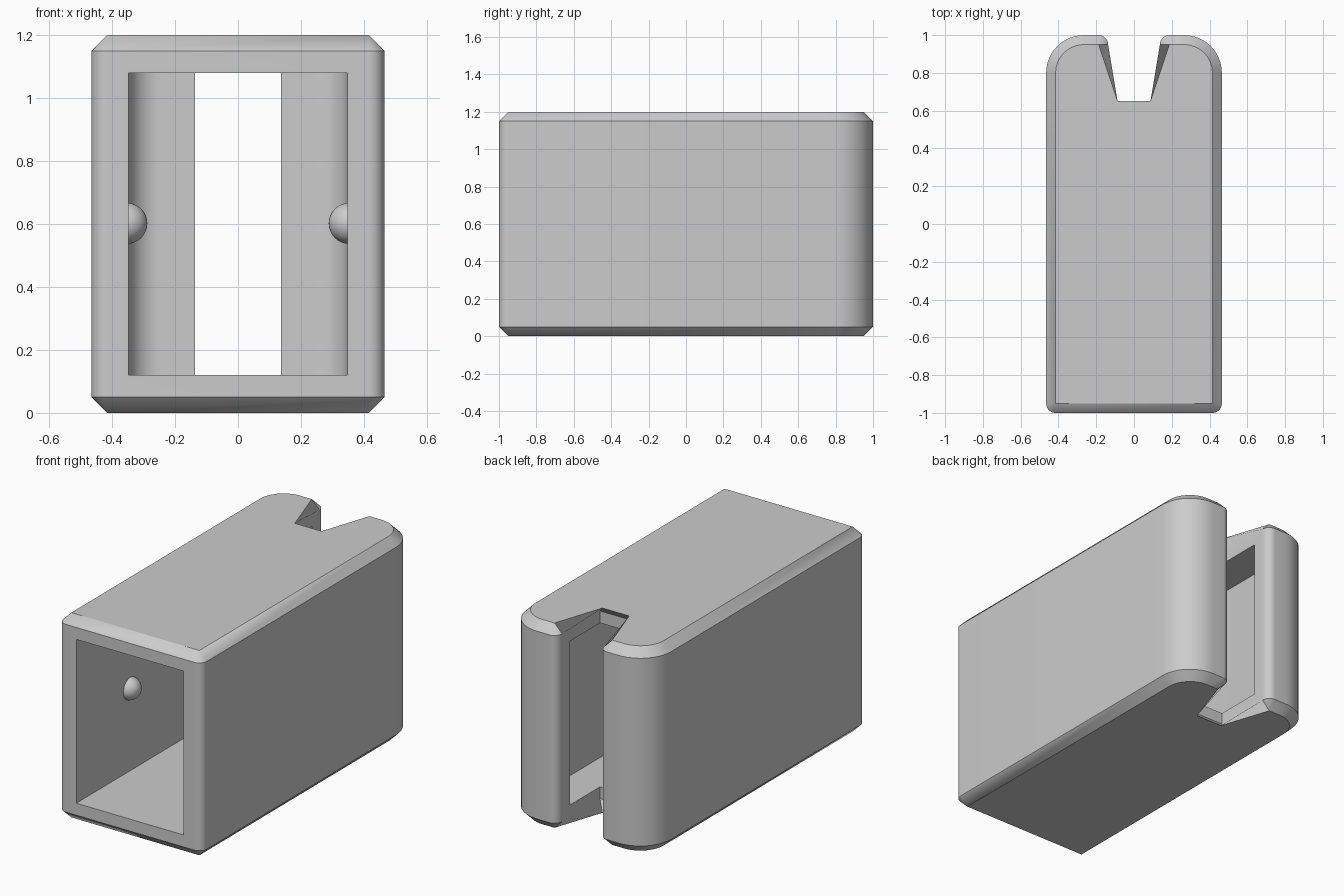
import bpy, bmesh
from math import sin, cos, pi, radians
from mathutils import Vector

cube = bpy.data.objects.get("Cube")
if cube:
    bpy.data.objects.remove(cube, do_unlink=True)

grey = bpy.data.materials.new("plain grey")
grey.use_nodes = True
colour = (0.6, 0.6, 0.6, 1)
grey.diffuse_color = colour
grey.node_tree.nodes["Principled BSDF"].inputs["Base Color"].default_value = colour


def outline(corners, inset, steps=12):
    """Counter-clockwise right-angled outline; corners are (x, y, radius)."""
    points = []
    n = len(corners)
    for i, (x, y, radius) in enumerate(corners):
        p = Vector((x, y))
        a = (p - Vector(corners[i - 1][:2])).normalized()
        b = (Vector(corners[(i + 1) % n][:2]) - p).normalized()
        if radius == 0:
            points.append(p + (b - a) * inset)
            continue
        centre = p + (b - a) * radius
        r = radius - inset
        for k in range(steps + 1):
            t = k / steps * pi / 2
            points.append(centre - b * r * cos(t) + a * r * sin(t))
    return points


def loft(name, corners, levels):
    """Stack the outline at each (height, inset) level and cap both ends."""
    bm = bmesh.new()
    rings = [[bm.verts.new((p.x, p.y, z)) for p in outline(corners, inset)]
             for z, inset in levels]
    for low, high in zip(rings, rings[1:]):
        for i in range(len(low)):
            j = (i + 1) % len(low)
            bm.faces.new((low[i], low[j], high[j], high[i]))
    bm.faces.new(rings[0][::-1])
    bm.faces.new(rings[-1])
    bmesh.ops.remove_doubles(bm, verts=bm.verts, dist=1e-5)
    bmesh.ops.recalc_face_normals(bm, faces=bm.faces)
    mesh = bpy.data.meshes.new(name)
    bm.to_mesh(mesh)
    bm.free()
    mesh.materials.append(grey)
    obj = bpy.data.objects.new(name, mesh)
    bpy.context.collection.objects.link(obj)
    return obj


def shade(obj):
    bpy.ops.object.select_all(action='DESELECT')
    obj.select_set(True)
    bpy.context.view_layer.objects.active = obj
    bpy.ops.object.shade_smooth_by_angle(angle=radians(30))


# Outer shell with rounded back corners, a back slot and chamfered rims
W, S, C = 0.465, 0.137, 0.05
body = loft("sleeve_body", [
    (-W, -1, C), (W, -1, C), (W, 1, 0.2), (S, 1, C),
    (S, 0.6, 0), (-S, 0.6, 0), (-S, 1, C), (-W, 1, 0.2)],
    [(0, C), (C, 0), (1.2 - C, 0), (1.2, C)])

# Hollow interior, open at the front and into the slot
I, B, R = 0.348, 0.88, 0.1
cavity = loft("cavity_cutter", [
    (-I, -1.1, 0), (I, -1.1, 0), (I, B, R), (-I, B, R)],
    [(0.12, 0), (1.08, 0)])
cavity.hide_render = True
cut = body.modifiers.new("hollow", 'BOOLEAN')
cut.operation = 'DIFFERENCE'
cut.solver = 'EXACT'
cut.object = cavity
bpy.context.view_layer.objects.active = body
bpy.ops.object.modifier_apply(modifier=cut.name)
bpy.data.objects.remove(cavity, do_unlink=True)
shade(body)

# Snap bumps on the inner side walls
for side, name in ((1, "left_bump"), (-1, "right_bump")):
    bpy.ops.mesh.primitive_uv_sphere_add(
        segments=32, ring_count=16, radius=0.065, location=(side * 0.353, -0.5, 0.602))
    bump = bpy.context.object
    bump.name = name
    bump.data.materials.append(grey)
    shade(bump)
